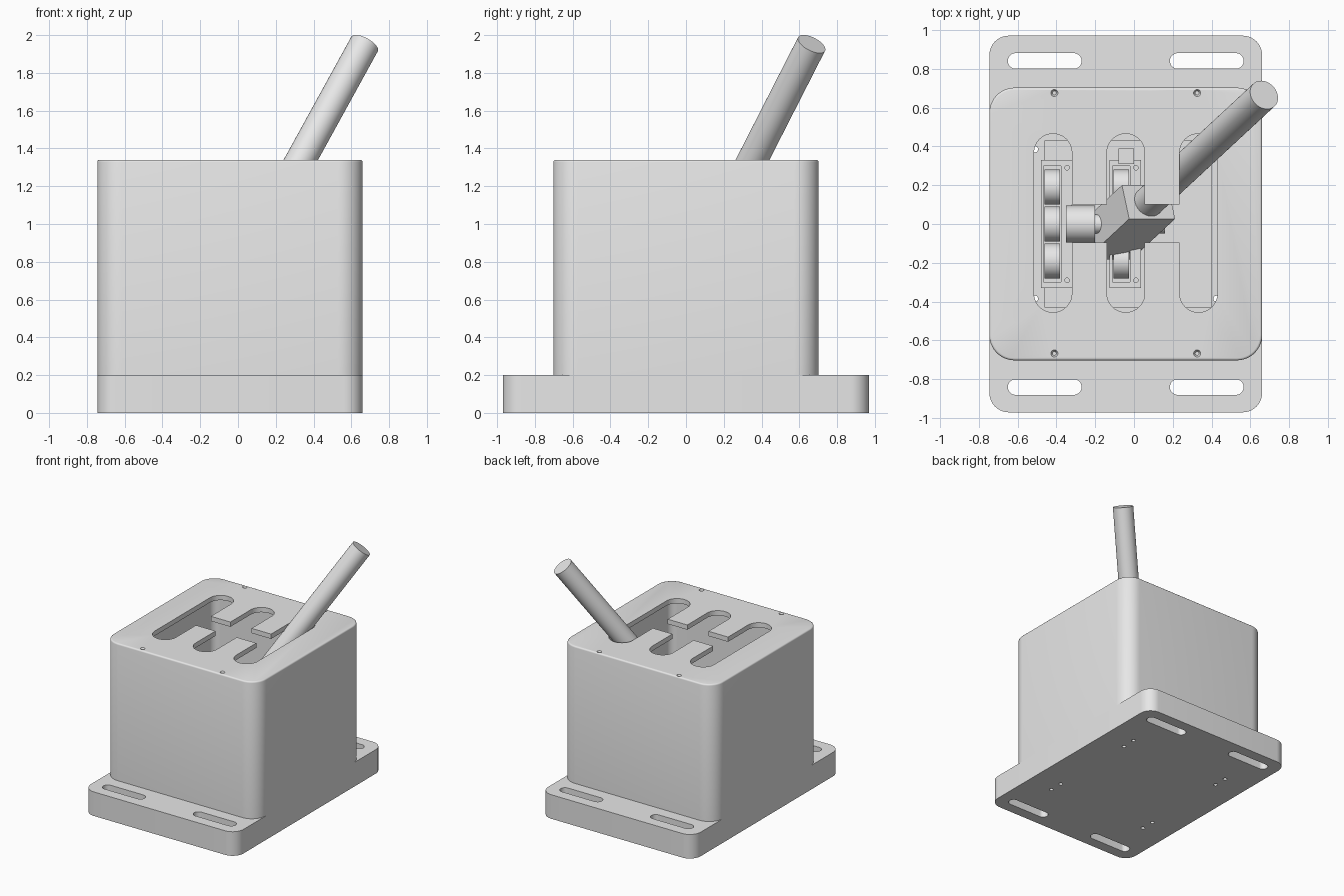
import bpy, bmesh, math
from mathutils import Matrix, Vector

if "Cube" in bpy.data.objects:
    bpy.data.objects.remove(bpy.data.objects["Cube"], do_unlink=True)

grey = bpy.data.materials.new("plain grey")
grey.use_nodes = True
grey.diffuse_color = (0.8, 0.8, 0.8, 1)
grey.node_tree.nodes["Principled BSDF"].inputs["Base Color"].default_value = (0.8, 0.8, 0.8, 1)

CX = -0.0425                      # shared centre of the housing and its gate
SLOTS = [CX - 0.375, CX, CX + 0.375]


def add(name, bm):
    bmesh.ops.recalc_face_normals(bm, faces=bm.faces)
    mesh = bpy.data.meshes.new(name)
    bm.to_mesh(mesh)
    bm.free()
    obj = bpy.data.objects.new(name, mesh)
    obj.data.materials.append(grey)
    bpy.context.collection.objects.link(obj)
    return obj


def prism(name, x, y, w, d, z0, z1, r=0.0, soft=0.0):
    """Upright block with rounded corners and an optional soft top rim."""
    bm = bmesh.new()
    r = min(r, w / 2 * 0.999, d / 2 * 0.999)
    steps = 10 if r else 0
    pts = []
    for i, (sx, sy) in enumerate([(1, 1), (-1, 1), (-1, -1), (1, -1)]):
        for k in range(steps + 1):
            a = math.pi / 2 * (i + (k / steps if steps else 0))
            pts.append((x + sx * (w / 2 - r) + r * math.cos(a),
                        y + sy * (d / 2 - r) + r * math.sin(a), z0))
    face = bm.faces.new([bm.verts.new(p) for p in pts])
    top = bmesh.ops.extrude_face_region(bm, geom=[face])["geom"]
    bmesh.ops.translate(bm, vec=(0, 0, z1 - z0),
                        verts=[g for g in top if isinstance(g, bmesh.types.BMVert)])
    if soft:
        rim = [e for e in bm.edges if all(v.co.z > z1 - 1e-4 for v in e.verts)]
        bmesh.ops.bevel(bm, geom=rim, offset=soft, segments=3, profile=0.5, affect='EDGES')
    return add(name, bm)


def rod(name, start, end, r, r2=None, sides=40):
    """Round bar between two points."""
    a, b = Vector(start), Vector(end)
    turn = (b - a).to_track_quat('Z', 'Y').to_matrix().to_4x4()
    bm = bmesh.new()
    bmesh.ops.create_cone(bm, cap_ends=True, segments=sides, radius1=r,
                          radius2=r if r2 is None else r2, depth=(b - a).length,
                          matrix=Matrix.Translation((a + b) / 2) @ turn)
    return add(name, bm)


def cut(obj, cutters):
    bpy.context.view_layer.objects.active = obj
    for c in cutters:
        c.hide_render = True
        mod = obj.modifiers.new("cut", 'BOOLEAN')
        mod.operation, mod.solver, mod.object = 'DIFFERENCE', 'EXACT', c
        bpy.ops.object.modifier_apply(modifier=mod.name)
        bpy.data.objects.remove(c, do_unlink=True)


# Base flange: open well, mounting slots and small screw holes
base = prism("base_flange", CX, 0, 1.405, 1.94, 0, 0.2, r=0.1)
holes = [prism("well_cutter", CX, 0, 1.2, 1.2, 0.1, 0.3, r=0.06)]
for sy in (-1, 1):
    for sx in (-1, 1):
        holes.append(prism("slot_cutter", CX + sx * 0.4175, sy * 0.84, 0.38, 0.08, -0.1, 0.3, r=0.04))
        for y in (0.385, 0.5):
            p = (CX + sx * 0.4675, sy * y)
            holes.append(rod("hole_cutter", (*p, -0.1), (*p, 0.3), 0.016, sides=16))
cut(base, holes)

# Housing: hollow rounded box with the shift gate in its top
housing = prism("housing", CX, 0, 1.405, 1.405, 0.2, 1.34, r=0.13, soft=0.012)
holes = [prism("hollow_cutter", CX, 0, 1.2, 1.2, 0.1, 1.3, r=0.06),
         prism("cross_gate_cutter", CX, 0.002, 0.75, 0.195, 1.2, 1.4)]
for x in SLOTS:
    holes.append(prism("gate_cutter", x, 0.005, 0.195, 0.92, 1.2, 1.4, r=0.0975))
for sx in (-1, 1):
    for y in (-0.667, 0.675):
        p = (CX + sx * 0.3675, y)
        holes.append(rod("screw_cutter", (*p, 1.325), (*p, 1.345), 0.01, 0.021, sides=20))
cut(housing, holes)

# Inner platform and the two detent carriers
prism("inner_platform", -0.03, 0, 0.86, 0.86, 0.1, 0.25)
for side, x in (("outer", -0.40), ("middle", -0.045)):
    carrier = prism(side + "_carrier", x, 0, 0.16, 0.66, 0.25, 0.55)
    cuts = [prism("pocket_cutter", x - 0.02, 0, 0.09, 0.6, 0.4, 0.7)]
    for y in (-0.29, 0.29):
        cuts.append(rod("pin_cutter", (x + 0.055, y, 0.5), (x + 0.055, y, 0.6), 0.012, sides=12))
    cut(carrier, cuts)
    for i, y in enumerate((-0.19, 0, 0.19)):
        rod(f"{side}_detent_roller_{i + 1}", (x - 0.06, y, 0.46), (x + 0.02, y, 0.46), 0.09)
prism("rear_stop", -0.04, 0.35, 0.08, 0.08, 0.25, 0.6)
rod("pivot_shaft", (-0.35, 0, 0.66), (-0.2, 0, 0.66), 0.095)
rod("pivot_pin", (-0.2, 0, 0.66), (0.16, 0, 0.66), 0.05)

# Leaning lever on its square pivot block
tip = Vector((0.67, 0.665, 1.953))
slope = Vector((0.55, 0.51, 1))
foot = tip - slope * 1.09
rod("lever", foot, tip, 0.08, sides=48)
Z = slope.normalized()
X = Vector((1, 0, -slope.x)).normalized()
turn = Matrix((X, Z.cross(X), Z)).transposed().to_4x4()
block = prism("pivot_block", 0, 0, 0.27, 0.19, -0.5, 0.01)
block.data.transform(Matrix.Translation(foot) @ turn)

# Smooth curves, crisp edges
for obj in bpy.context.collection.objects:
    if obj.type == 'MESH' and grey.name in obj.data.materials:
        bpy.ops.object.select_all(action='DESELECT')
        obj.select_set(True)
        bpy.context.view_layer.objects.active = obj
        bpy.ops.object.shade_smooth_by_angle(angle=math.radians(35))
